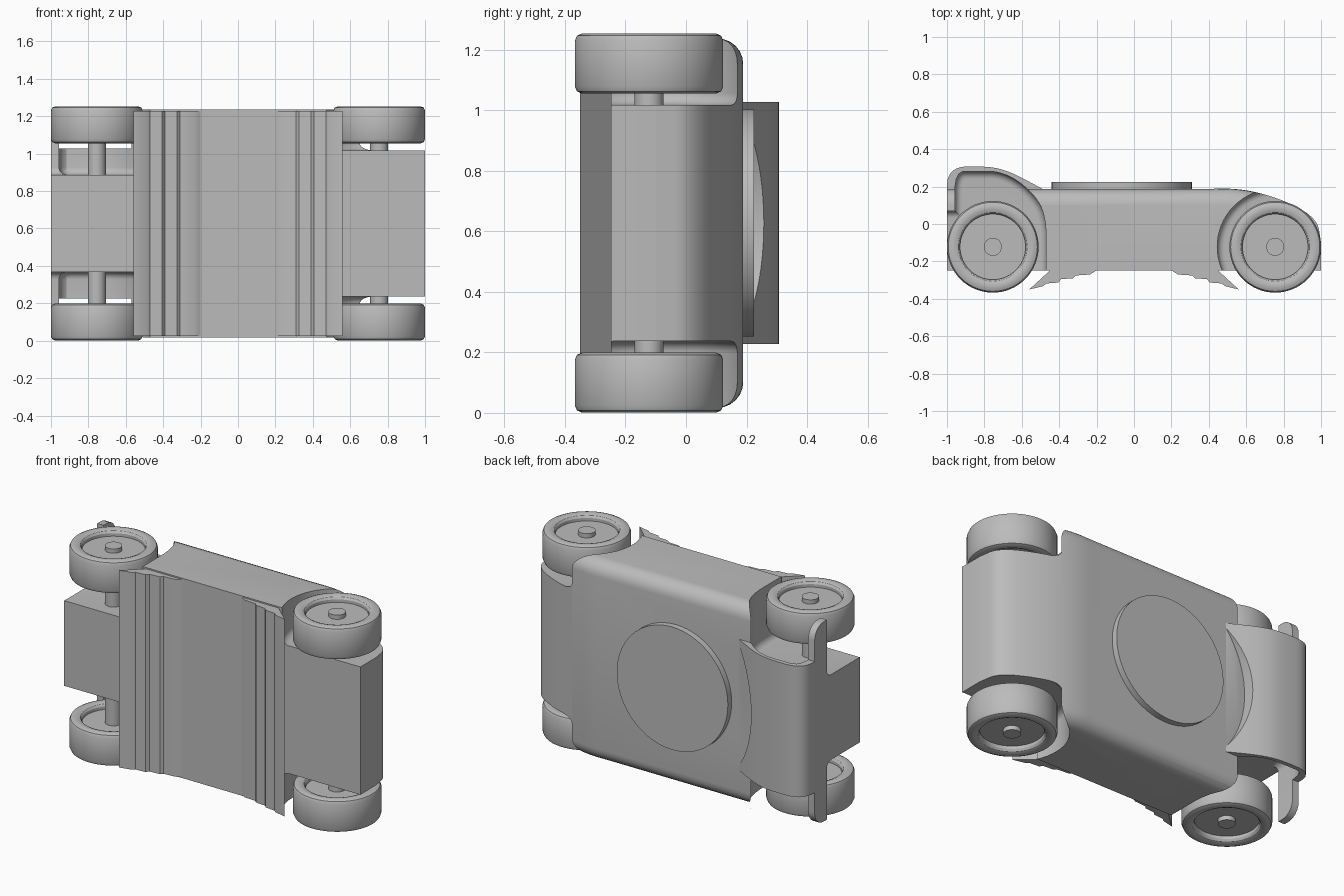
import bpy, bmesh, math
from mathutils import Vector, Matrix

if "Cube" in bpy.data.objects:
    bpy.data.objects.remove(bpy.data.objects["Cube"])

MID = 0.627          # centre of the width, along z
AXLE_Y = -0.122
AXLE_X = 0.755

grey = bpy.data.materials.new("plain_grey")
grey.use_nodes = True
grey.diffuse_color = (0.5, 0.5, 0.5, 1)
grey.node_tree.nodes["Principled BSDF"].inputs["Base Color"].default_value = grey.diffuse_color


def finish(name, bm):
    """Turn a bmesh, modelled around z = 0, into an object at mid width."""
    bmesh.ops.recalc_face_normals(bm, faces=bm.faces)
    bmesh.ops.translate(bm, verts=bm.verts, vec=(0, 0, MID))
    mesh = bpy.data.meshes.new(name)
    bm.to_mesh(mesh)
    bm.free()
    mesh.materials.append(grey)
    ob = bpy.data.objects.new(name, mesh)
    bpy.context.scene.collection.objects.link(ob)
    return ob


def soften(pts, rounds=3):
    """Round an open path by corner cutting, keeping its ends."""
    for _ in range(rounds):
        out = [pts[0]]
        for a, b in zip(pts, pts[1:]):
            a, b = Vector(a), Vector(b)
            out += [tuple(a.lerp(b, 0.25)), tuple(a.lerp(b, 0.75))]
        pts = out + [pts[-1]]
    return pts


def prism(name, pts, z0, z1, bevel=0.0, rule=None):
    """Extrude an outline along z; bevel the cap edges that pass the rule."""
    bm = bmesh.new()
    base = bm.faces.new([bm.verts.new((x, y, z0)) for x, y in pts])
    ext = bmesh.ops.extrude_face_region(bm, geom=[base], use_keep_orig=True)
    top = [g for g in ext["geom"] if isinstance(g, bmesh.types.BMVert)]
    bmesh.ops.translate(bm, verts=top, vec=(0, 0, z1 - z0))
    bmesh.ops.recalc_face_normals(bm, faces=bm.faces)
    if bevel:
        edges = [e for e in bm.edges
                 if abs(e.verts[0].co.z - e.verts[1].co.z) < 1e-5
                 and rule((e.verts[0].co + e.verts[1].co) / 2)]
        bmesh.ops.bevel(bm, geom=edges, offset=bevel, segments=6, profile=0.5,
                        affect='EDGES', clamp_overlap=False)
    return finish(name, bm)


def cylinder(name, radius, depth, matrix, segments=64):
    bm = bmesh.new()
    bmesh.ops.create_cone(bm, cap_ends=True, segments=segments, radius1=radius,
                          radius2=radius, depth=depth, matrix=matrix)
    return finish(name, bm)


def carve(ob, cutters):
    """Subtract the cutters and keep the resulting mesh."""
    for c in cutters:
        mod = ob.modifiers.new("cut", 'BOOLEAN')
        mod.operation = 'DIFFERENCE'
        mod.solver = 'EXACT'
        mod.object = c
    dg = bpy.context.evaluated_depsgraph_get()
    mesh = bpy.data.meshes.new_from_object(ob.evaluated_get(dg))
    ob.modifiers.clear()
    ob.data = mesh


parts = []

# Main body: flat floor, level roof, hood falling away to the +x end
hood = soften([(0.38, 0.188), (0.58, 0.19), (0.8, 0.13), (0.98, 0.03), (1.0, -0.1)])
body = prism("body", [(-1, -0.248), (1, -0.248)] + hood[::-1] + [(-1, 0.188)],
             -0.61, 0.61, 0.085, lambda c: c.y > -0.08 and c.x > -0.95)

# Raised deck between the rear fenders, scooped by a round cut
slope = soften([(-1, 0.1), (-1, 0.305), (-0.78, 0.31), (-0.66, 0.28), (-0.49, 0.188)])
deck = prism("rear_deck", slope + [(-0.49, 0.1)], -0.4, 0.4)
scoop = cylinder("scoop_cutter", 0.585, 0.3,
                 Matrix.Translation((-0.035, 0.338, 0)) @ Matrix.Rotation(math.pi / 2, 4, 'X'), 96)

# Rear fenders
arch = soften([(-1, 0.05), (-1, 0.35), (-0.92, 0.385), (-0.7, 0.38),
               (-0.54, 0.28), (-0.45, 0.14), (-0.44, 0.0)])
fenders = [prism(side + "_rear_fender", arch, z0, z1, 0.05, lambda c: c.y > 0.06)
           for side, z0, z1 in (("lower", -0.612, -0.34), ("upper", 0.34, 0.612))]

# Wheel wells, rounded where they meet the body sides
rear_arch = soften([(-0.957, 0.07), (-0.957, 0.28), (-0.85, 0.282), (-0.7, 0.28),
                    (-0.55, 0.18), (-0.47, 0.05), (-0.47, -0.2)], 2)
rear_well = rear_arch + [(-0.47, -0.45), (-1.2, -0.45), (-1.2, 0.07)]
front_well = [(AXLE_X + 0.31 * math.cos(t * math.tau / 64),
               AXLE_Y + 0.31 * math.sin(t * math.tau / 64)) for t in range(64)]
cutters = []
for s in (-1, 1):
    for label, outline, inner, r in (("rear", rear_well, 0.26, 0.04),
                                     ("front", front_well, 0.39, 0.04)):
        cutters.append(prism(label + "_well_cutter", outline, s * inner, s * 0.8, r,
                             lambda c: abs(c.z) < 0.5))

carve(body, cutters)
carve(deck, [scoop] + cutters)
for f in fenders:
    carve(f, cutters)
for c in cutters + [scoop]:
    bpy.data.objects.remove(c)
parts += [body, deck] + fenders

# Round plate on the roof
parts.append(cylinder("roof_disc", 0.375, 0.05,
                      Matrix.Translation((-0.065, 0.2, 0)) @ Matrix.Rotation(math.pi / 2, 4, 'X'), 96))

# Underbody plate with stepped, flared ends
steps = [(0.2, -0.248), (0.235, -0.27), (0.31, -0.275), (0.325, -0.29), (0.39, -0.295),
         (0.405, -0.313), (0.47, -0.318), (0.485, -0.332), (0.56, -0.35), (0.44, -0.24)]
parts.append(prism("underbody_plate", steps + [(-x, y) for x, y in steps[::-1]], -0.602, 0.602))

# Wheels: lathed rounded tyres with a recess on each face
half = [(0, 0.062), (0.175, 0.062), (0.175, 0.08), (0.183, 0.092), (0.2, 0.099),
        (0.222, 0.099), (0.238, 0.092), (0.245, 0.076)]
profile = half + [(r, -h) for r, h in half[::-1]]
for end, x in (("rear", -AXLE_X), ("front", AXLE_X)):
    for side, s in (("lower", -1), ("upper", 1)):
        bm = bmesh.new()
        vs = [bm.verts.new((r, 0, h)) for r, h in profile]
        es = [bm.edges.new(p) for p in zip(vs, vs[1:])]
        bmesh.ops.spin(bm, geom=vs + es, cent=(0, 0, 0), axis=(0, 0, 1),
                       angle=math.tau, steps=64)
        bmesh.ops.remove_doubles(bm, verts=bm.verts, dist=1e-4)
        bmesh.ops.translate(bm, verts=bm.verts, vec=(x, AXLE_Y, s * 0.527))
        parts.append(finish(f"{side}_{end}_wheel", bm))
    # Axle through both wheels, its ends showing as hubs
    parts.append(cylinder(end + "_axle", 0.048, 1.23, Matrix.Translation((x, AXLE_Y, 0)), 32))

# Smooth shading with crisp edges
bpy.ops.object.select_all(action='DESELECT')
for ob in parts:
    ob.select_set(True)
bpy.context.view_layer.objects.active = body
bpy.ops.object.shade_smooth_by_angle(angle=math.radians(30))
